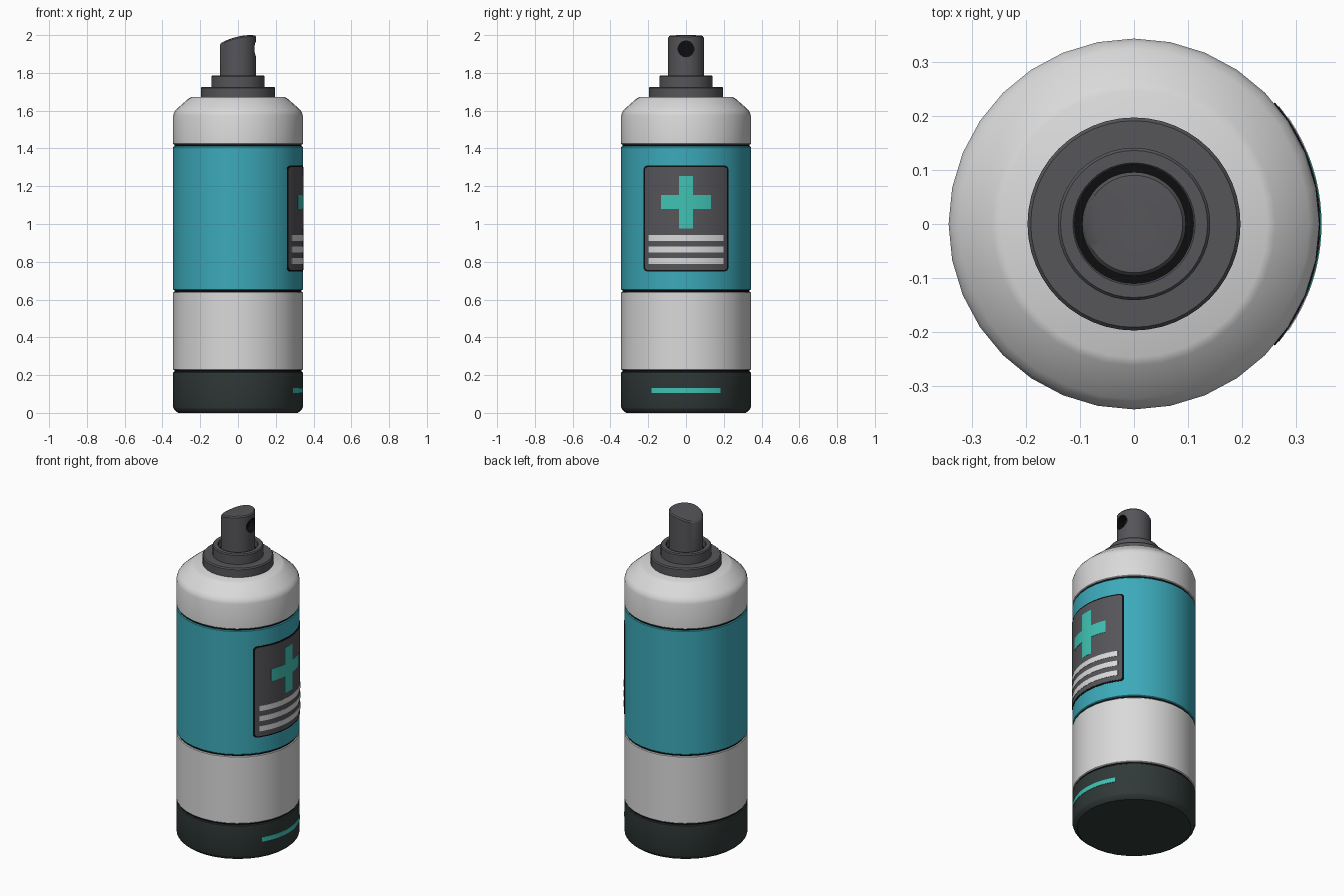
import bpy, bmesh, math

cube = bpy.data.objects.get("Cube")
if cube:
    bpy.data.objects.remove(cube)


def material(name, r, g, b):
    m = bpy.data.materials.new(name)
    m.use_nodes = True
    m.diffuse_color = (r, g, b, 1)
    bsdf = m.node_tree.nodes["Principled BSDF"]
    bsdf.inputs["Base Color"].default_value = (r, g, b, 1)
    bsdf.inputs["Roughness"].default_value = 0.6
    return m


WHITE = material("off white", 0.70, 0.70, 0.70)
TEAL = material("teal blue", 0.045, 0.40, 0.49)
GREY = material("dark grey", 0.092, 0.092, 0.102)
GREEN = material("deep green black", 0.03, 0.042, 0.04)
MINT = material("mint green", 0.05, 0.54, 0.45)
BLACK = material("black", 0.004, 0.004, 0.004)

R = 0.343      # can radius


def finish(name, bm, *mats):
    bmesh.ops.recalc_face_normals(bm, faces=bm.faces)
    mesh = bpy.data.meshes.new(name)
    bm.to_mesh(mesh)
    bm.free()
    for m in mats:
        mesh.materials.append(m)
    obj = bpy.data.objects.new(name, mesh)
    bpy.context.collection.objects.link(obj)
    smooth(obj)
    return obj


def smooth(obj):
    bpy.ops.object.select_all(action='DESELECT')
    obj.select_set(True)
    bpy.context.view_layer.objects.active = obj
    bpy.ops.object.shade_smooth_by_angle(angle=math.radians(33))


def lathe(name, profile, mat, sides=32, shape=None):
    """Spin (radius, z) points about z and cap both ends; shape may move vertices."""
    bm = bmesh.new()
    rings = []
    for r, z in profile:
        angles = [2 * math.pi * i / sides for i in range(sides)]
        rings.append([bm.verts.new((r * math.cos(a), r * math.sin(a), z)) for a in angles])
    for low, high in zip(rings, rings[1:]):
        for i in range(sides):
            j = (i + 1) % sides
            bm.faces.new((low[i], low[j], high[j], high[i]))
    bm.faces.new(rings[0][::-1])
    bm.faces.new(rings[-1])
    if shape:
        for v in bm.verts:
            shape(v)
    return finish(name, bm, mat)


def band(name, z0, z1, mat):
    b = 0.004
    lathe(name, [(R - b, z0), (R, z0 + b), (R, z1 - b), (R - b, z1)], mat)


def plate(name, y0, y1, z0, z1, lift, mat, corner=0.0, columns=32):
    """Thin plate wrapped round the +x side of the can, with rounded corners."""
    bm = bmesh.new()
    rows = []
    mid, half = (y0 + y1) / 2, (y1 - y0) / 2
    for i in range(columns + 1):
        y = mid - half * math.cos(math.pi * i / columns)
        a = math.asin(y / R)
        edge = half - abs(y - mid)
        cut = 0.0
        if edge < corner:
            cut = corner - math.sqrt(max(0, corner ** 2 - (corner - edge) ** 2))
        rows.append([bm.verts.new((r * math.cos(a), r * math.sin(a), z))
                     for r, z in ((R - 0.004, z0 + cut), (R + lift, z0 + cut),
                                  (R + lift, z1 - cut), (R - 0.004, z1 - cut))])
    for p, q in zip(rows, rows[1:]):
        for k in range(4):
            n = (k + 1) % 4
            bm.faces.new((p[k], q[k], q[n], p[n]))
    bm.faces.new(rows[0])
    bm.faces.new(rows[-1][::-1])
    return finish(name, bm, mat)


# Can: dark core showing in the seams, then the coloured bands
lathe("seam_core", [(R - 0.007, 0.15), (R - 0.007, 1.5)], BLACK)
lathe("base_cap", [(R - 0.026, 0), (R - 0.006, 0.016), (R, 0.03), (R, 0.214), (R - 0.004, 0.218)], GREEN)
band("lower_band", 0.227, 0.641, WHITE)
band("wrap_band", 0.650, 1.412, TEAL)
lathe("shoulder", [(R - 0.004, 1.421), (R, 1.425), (R, 1.575), (R - 0.006, 1.594),
                   (R - 0.019, 1.61), (0.262, 1.664), (0.247, 1.672)], WHITE)

# Collar: two steps, the upper one hollow around the nozzle
lathe("lower_collar", [(0.197, 1.66), (0.197, 1.719), (0.191, 1.726), (0.12, 1.726)], GREY, 48)
lathe("upper_collar", [(0.141, 1.72), (0.141, 1.781), (0.136, 1.787), (0.113, 1.787),
                       (0.110, 1.783), (0.110, 1.735)], GREY, 48)
lathe("collar_gap", [(0.111, 1.725), (0.111, 1.745)], BLACK, 48)


# Nozzle: top follows a sloping curve that rises toward the spray side
def slope(v):
    if v.co.z > 1.8:
        v.co.z -= 1.6 * (v.co.x - 0.07) ** 2


nozzle = lathe("nozzle", [(0.096, 1.73), (0.096, 1.992), (0.090, 1.999), (0.07, 2.0),
                          (0.045, 2.0), (0.02, 2.0)], GREY, 48, slope)

# Spray hole bored into the nozzle
HOLE_Z, HOLE_R = 1.927, 0.042
bpy.ops.mesh.primitive_cylinder_add(vertices=24, radius=HOLE_R, depth=0.1,
                                    location=(0.1, 0, HOLE_Z), rotation=(0, math.pi / 2, 0))
cutter = bpy.context.object
cutter.name = "hole_cutter"
cutter.hide_render = True
bore = nozzle.modifiers.new("bore", 'BOOLEAN')
bore.operation = 'DIFFERENCE'
bore.solver = 'EXACT'
bore.object = cutter
bpy.context.view_layer.objects.active = nozzle
bpy.ops.object.modifier_apply(modifier="bore")
bpy.data.objects.remove(cutter)
if len(nozzle.data.materials) < 2:
    nozzle.data.materials.append(BLACK)
nozzle.data.materials[1] = BLACK
for f in nozzle.data.polygons:
    c = f.center
    inside = c.x > 0.03 and math.hypot(c.y, c.z - HOLE_Z) < HOLE_R + 0.001
    f.material_index = 1 if inside else 0
smooth(nozzle)

# Label: black rim, grey panel, cross and three stripes
plate("label_rim", -0.224, 0.224, 0.749, 1.309, 0.001, BLACK, 0.02)
plate("label_panel", -0.216, 0.216, 0.757, 1.301, 0.0025, GREY, 0.015)
plate("cross_upright", -0.037, 0.037, 0.976, 1.255, 0.004, MINT)
for side, name in ((-1, "cross_right_arm"), (1, "cross_left_arm")):
    y0, y1 = sorted((side * 0.037, side * 0.132))
    plate(name, y0, y1, 1.08, 1.154, 0.004, MINT)
for i in range(3):
    z = 0.787 + i * 0.062
    plate(f"label_stripe_{i + 1}", -0.196, 0.196, z, z + 0.032, 0.004, WHITE)

# Accent line on the base
plate("base_stripe", -0.182, 0.182, 0.106, 0.133, 0.0015, MINT)
